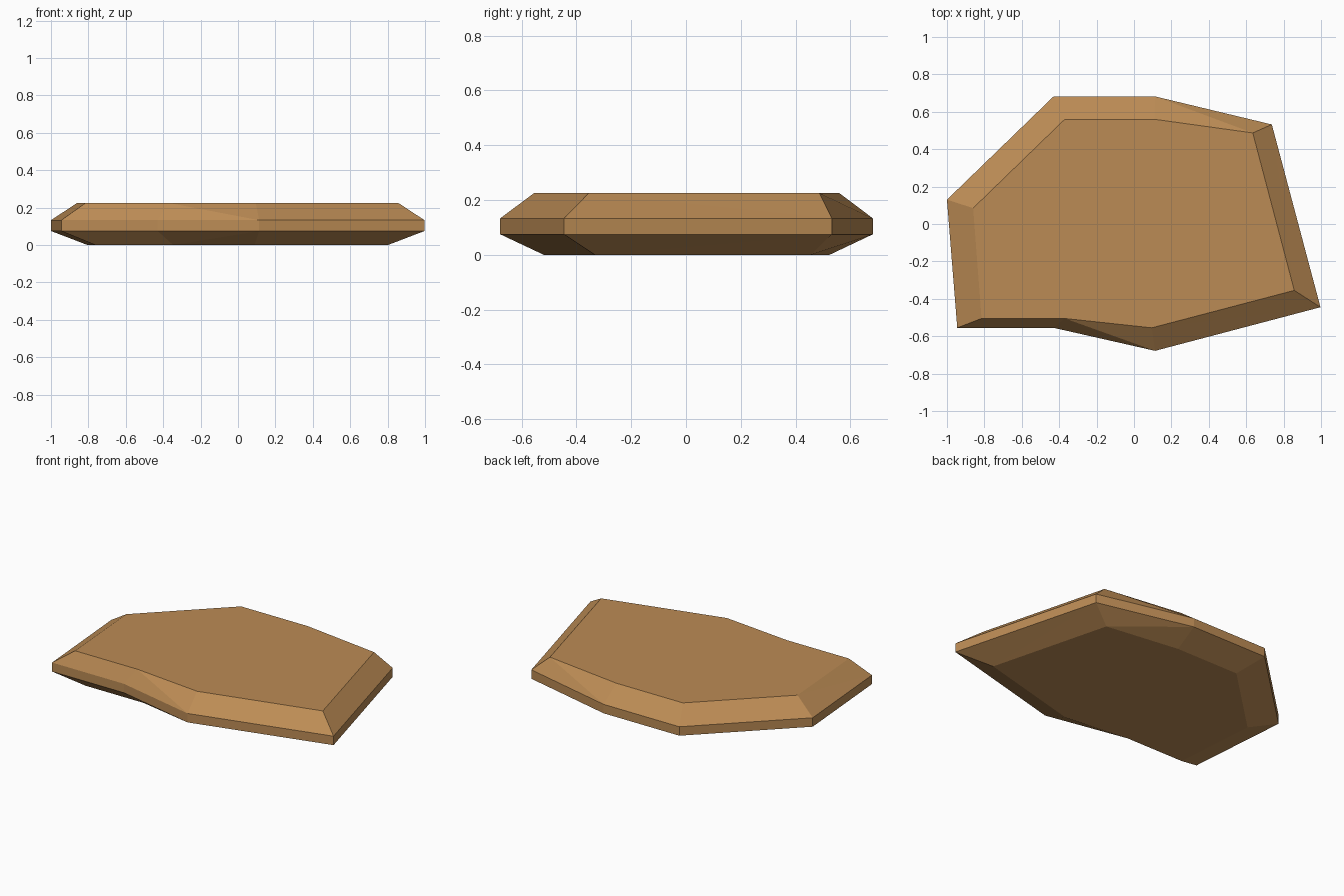
import bpy
import bmesh

cube = bpy.data.objects.get("Cube")
if cube:
    bpy.data.objects.remove(cube, do_unlink=True)

# Single tan stone colour
stone = bpy.data.materials.new("tan_stone")
stone.use_nodes = True
tan = (0.50, 0.26, 0.09, 1.0)
stone.diffuse_color = tan
stone.node_tree.nodes["Principled BSDF"].inputs["Base Color"].default_value = tan

# Slab outlines, clockwise from the back right corner
rim = [(-0.43, 0.682), (0.113, 0.682), (0.737, 0.532), (0.997, -0.445),
       (0.113, -0.678), (-0.43, -0.555), (-0.945, -0.555), (-1.0, 0.13)]
top = [(-0.37, 0.56), (0.108, 0.56), (0.635, 0.487), (0.857, -0.355),
       (0.095, -0.555), (-0.37, -0.505), (-0.815, -0.505), (-0.86, 0.085)]
base_scale = 0.935
base = [(x * base_scale, y * base_scale) for x, y in top]

bm = bmesh.new()
rings = [[bm.verts.new((x, y, z)) for x, y in outline]
         for outline, z in ((base, 0.0), (rim, 0.075), (rim, 0.133), (top, 0.225))]

# Flat top and underside
bm.faces.new(rings[3])
bm.faces.new(rings[0])

# Upright rim, and chamfers split along each facet's diagonal
count = len(rim)
for i in range(count):
    j = (i + 1) % count
    bm.faces.new((rings[1][i], rings[1][j], rings[2][j], rings[2][i]))
    for edge, flat in ((rings[2], rings[3]), (rings[1], rings[0])):
        bm.faces.new((edge[i], edge[j], flat[j]))
        bm.faces.new((edge[i], flat[j], flat[i]))
bmesh.ops.recalc_face_normals(bm, faces=bm.faces)

mesh = bpy.data.meshes.new("stone_slab")
bm.to_mesh(mesh)
bm.free()
mesh.materials.append(stone)
slab = bpy.data.objects.new("stone_slab", mesh)
bpy.context.collection.objects.link(slab)
